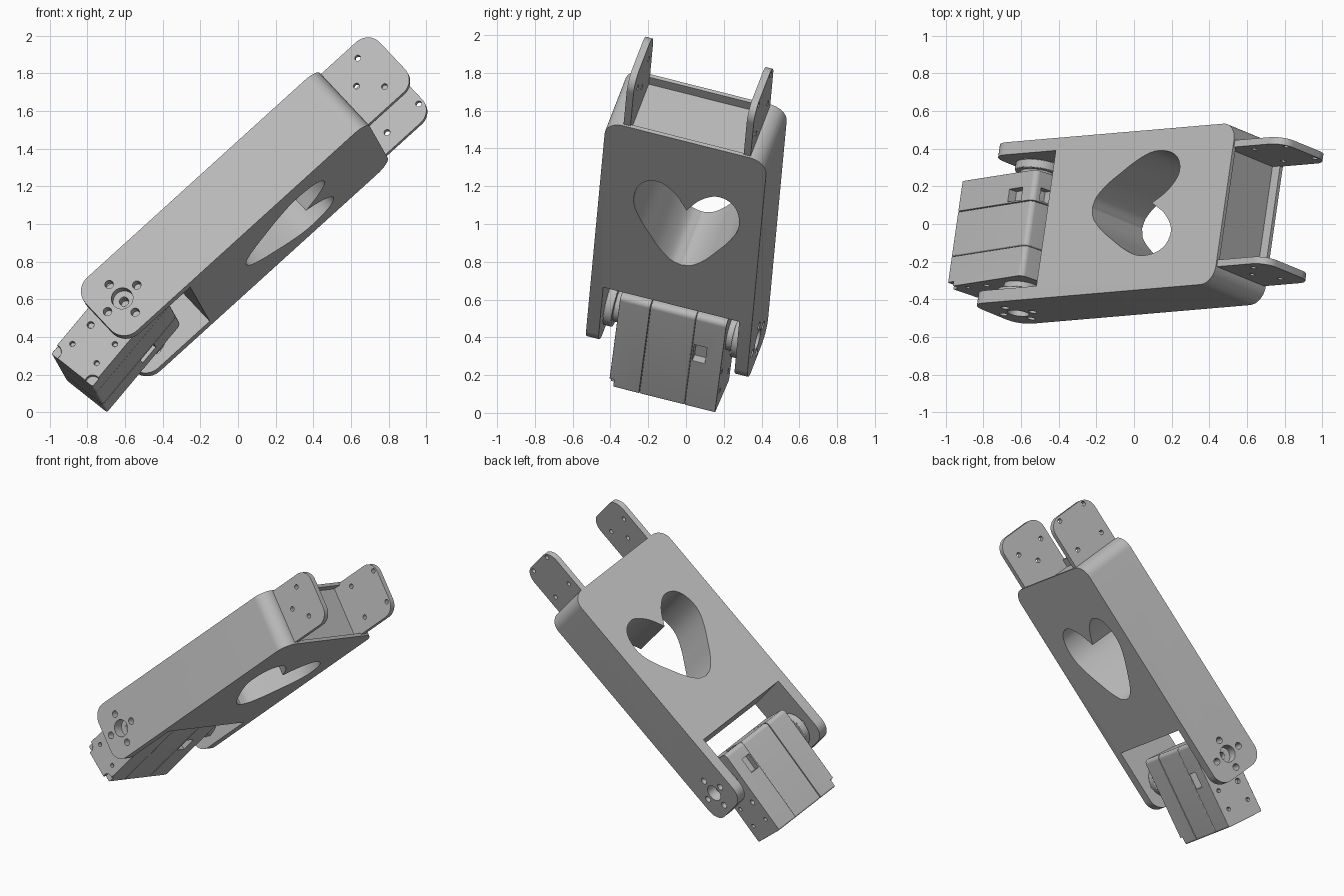
import bpy, bmesh, math
from mathutils import Matrix, Vector

cube = bpy.data.objects.get("Cube")
if cube:
    bpy.data.objects.remove(cube, do_unlink=True)

grey = bpy.data.materials.new("light grey plastic")
grey.use_nodes = True
COLOUR = (0.5, 0.5, 0.5, 1)
grey.diffuse_color = COLOUR
grey.node_tree.nodes["Principled BSDF"].inputs["Base Color"].default_value = COLOUR

# Tilted frame: u runs along the link, v across it, t through its thickness
U = Vector((0.739, 0.063, 0.670)).normalized()
V = Vector((0.14, 0.96, -0.24))
V = (V - U * V.dot(U)).normalized()
T = U.cross(V)
LINK = Matrix.Translation((0, 0, 1)) @ Matrix((U, V, T)).transposed().to_4x4()
PIVOT = -0.75
MOTOR = LINK @ Matrix.Translation((PIVOT, 0, 0)) @ Matrix.Rotation(math.radians(-8.1), 4, "Y")


def prism(name, pts, lo, hi, axis="v", frame=LINK):
    """Extrude a closed outline along one axis of a frame."""
    place = {"u": lambda a, b, h: (h, a, b), "v": lambda a, b, h: (a, h, b),
             "t": lambda a, b, h: (a, b, h)}[axis]
    bm = bmesh.new()
    low = [bm.verts.new(frame @ Vector(place(a, b, lo))) for a, b in pts]
    high = [bm.verts.new(frame @ Vector(place(a, b, hi))) for a, b in pts]
    bm.faces.new(low)
    bm.faces.new(high)
    for i in range(len(pts)):
        j = (i + 1) % len(pts)
        bm.faces.new((low[i], low[j], high[j], high[i]))
    bmesh.ops.recalc_face_normals(bm, faces=bm.faces)
    mesh = bpy.data.meshes.new(name)
    bm.to_mesh(mesh)
    bm.free()
    mesh.materials.append(grey)
    ob = bpy.data.objects.new(name, mesh)
    bpy.context.collection.objects.link(ob)
    return ob


def circle(a, b, r, n=32):
    return [(a + r * math.cos(2 * math.pi * i / n), b + r * math.sin(2 * math.pi * i / n))
            for i in range(n)]


def rounded(corners, steps=10):
    """Outline from (a, b, radius) corners, with right angles rounded off."""
    out = []
    for i, (a, b, r) in enumerate(corners):
        p = Vector((a, b))
        if r == 0:
            out.append((a, b))
            continue
        d1 = (Vector(corners[i - 1][:2]) - p).normalized()
        d2 = (Vector(corners[(i + 1) % len(corners)][:2]) - p).normalized()
        c = p + (d1 + d2) * r
        for k in range(steps + 1):
            w = math.pi / 2 * k / steps
            out.append(tuple(c - d2 * r * math.cos(w) - d1 * r * math.sin(w)))
    return out


def rect(a0, a1, b0, b1, r_near=0, r_far=0):
    return rounded([(a0, b0, r_near), (a1, b0, r_far), (a1, b1, r_far), (a0, b1, r_near)])


def spline(pts, steps=6):
    """Smooth open curve through the points."""
    p = [Vector(q) for q in pts]
    p = [2 * p[0] - p[1]] + p + [2 * p[-1] - p[-2]]
    out = []
    for i in range(1, len(p) - 2):
        for k in range(steps):
            s = k / steps
            out.append(0.5 * (2 * p[i] + (p[i + 1] - p[i - 1]) * s
                       + (2 * p[i - 1] - 5 * p[i] + 4 * p[i + 1] - p[i + 2]) * s ** 2
                       + (3 * p[i] - p[i - 1] - 3 * p[i + 1] + p[i + 2]) * s ** 3))
    return out + [p[-2]]


def activate(ob):
    bpy.ops.object.select_all(action="DESELECT")
    ob.select_set(True)
    bpy.context.view_layer.objects.active = ob


def cut(ob, cutter, operation="DIFFERENCE"):
    mod = ob.modifiers.new("cut", "BOOLEAN")
    mod.operation, mod.solver, mod.object = operation, "EXACT", cutter
    activate(ob)
    bpy.ops.object.modifier_apply(modifier=mod.name)
    bpy.data.objects.remove(cutter, do_unlink=True)


def finish(ob, bevel=0):
    activate(ob)
    if bevel:
        mod = ob.modifiers.new("soft edges", "BEVEL")
        mod.width, mod.segments, mod.limit_method = bevel, 2, "ANGLE"
    bpy.ops.object.shade_smooth_by_angle(angle=math.radians(30))


BOTTOM, TOP, SIDE, END = -0.187, 0.215, 0.445, 0.845
TIP, SLOT, INNER = -0.91, -0.44, 0.375

# Link body: a fork with rounded far corners and rounded arm tips
link = prism("link_body", rounded([
    (TIP, -SIDE, 0), (END, -SIDE, 0.095), (END, SIDE, 0.095), (TIP, SIDE, 0),
    (TIP, INNER, 0), (SLOT, INNER, 0), (SLOT, -INNER, 0), (TIP, -INNER, 0)]),
    BOTTOM, TOP, "t")
cut(link, prism("tip_shape", rect(TIP, 1, BOTTOM, TOP, r_near=0.1), -1, 1), "INTERSECT")

# Heart shaped window
half = spline([(-0.115, 0), (-0.095, 0.06), (-0.03, 0.125), (0.06, 0.185), (0.15, 0.24),
               (0.24, 0.28), (0.32, 0.29), (0.4, 0.275), (0.455, 0.24), (0.48, 0.185),
               (0.47, 0.13), (0.41, 0.06), (0.315, 0)])
heart = [(u, 0.035 + v) for u, v in half] + [(u, 0.035 - v) for u, v in half[-2:0:-1]]
cut(link, prism("heart_cutter", heart, -1, 1, "t"))

# Shallow recess in the far end
cut(link, prism("recess_cutter", rect(-0.312, 0.312, BOTTOM + 0.022, TOP - 0.022),
                END - 0.055, 1, "u"))

# Pivot holes and screw holes in both arms
cut(link, prism("pivot_cutter", circle(PIVOT, 0, 0.058), -1, 1))
for k in range(4):
    w = k * math.pi / 2
    cut(link, prism("screw_cutter", circle(PIVOT + 0.105 * math.cos(w),
                                           0.105 * math.sin(w), 0.023, 20), -1, 1))
finish(link)

# Mounting plates at the far end
cross = [(1.047, 0.136), (0.94, 0.026), (1.047, -0.08)]
square = [(u, t) for u in (0.933, 1.16) for t in (-0.09, 0.14)]
for name, v0, v1, holes in (("front_plate", -0.35, -0.312, cross),
                            ("back_plate", 0.312, 0.35, square)):
    plate = prism(name, rect(END - 0.05, 1.19, BOTTOM + 0.012, TOP - 0.008, r_far=0.09), v0, v1)
    for u, t in holes:
        cut(plate, prism("hole_cutter", circle(u, t, 0.016, 20), -1, 1))
    finish(plate)

# Motor case in three sections
A0, A1, B0, B1, CASE = -0.45, 0.17, -0.14, 0.15, 0.293
outline = rect(A0, A1, B0, B1, 0.012, 0.03)
front = prism("motor_front_case", outline, -CASE, -0.126, frame=MOTOR)
middle = prism("motor_middle_case", outline, -0.124, 0.124, frame=MOTOR)
back = prism("motor_back_case", outline, 0.126, CASE, frame=MOTOR)
for b in (B0 + 0.01, B1 - 0.01):
    cut(front, prism("notch_cutter", circle(A0 + 0.015, b, 0.04, 20), -1, -CASE + 0.025,
                     frame=MOTOR))
for case, v0, v1 in ((front, -1, -CASE + 0.03), (back, CASE - 0.03, 1)):
    for a, b, r in ((-0.34, 0.09, 0.014), (-0.34, -0.08, 0.014), (-0.2, -0.09, 0.014),
                    (-0.2, 0.08, 0.018)):
        cut(case, prism("screw_cutter", circle(a, b, r, 16), v0, v1, frame=MOTOR))

# Cable sockets on both broad sides and the inner end
for a, b0, b1 in ((-0.08, -1, B0 + 0.05), (0.02, B1 - 0.05, 1)):
    cut(back, prism("socket_cutter", rect(a - 0.055, a + 0.055, b0, b1), 0.135, 0.205,
                    frame=MOTOR))
cut(back, prism("end_socket_cutter", rect(0.135, 0.205, 0.03, 0.1), A1 - 0.05, 1, "u", MOTOR))
for case in (front, middle, back):
    finish(case, 0.006)

# Motor horns joining the case to the arms
for side, label in ((-1, "front"), (1, "back")):
    for part, r, v0, v1 in (("hub", 0.095, CASE - 0.02, 0.33), ("horn", 0.125, 0.328, INNER)):
        lo, hi = sorted((side * v0, side * v1))
        disc = prism(f"{label}_{part}", circle(0, 0, r, 48), lo, hi, frame=MOTOR)
        cut(disc, prism("bore_cutter", circle(0, 0, 0.024, 20), -1, 1, frame=MOTOR))
        finish(disc, 0.005)
